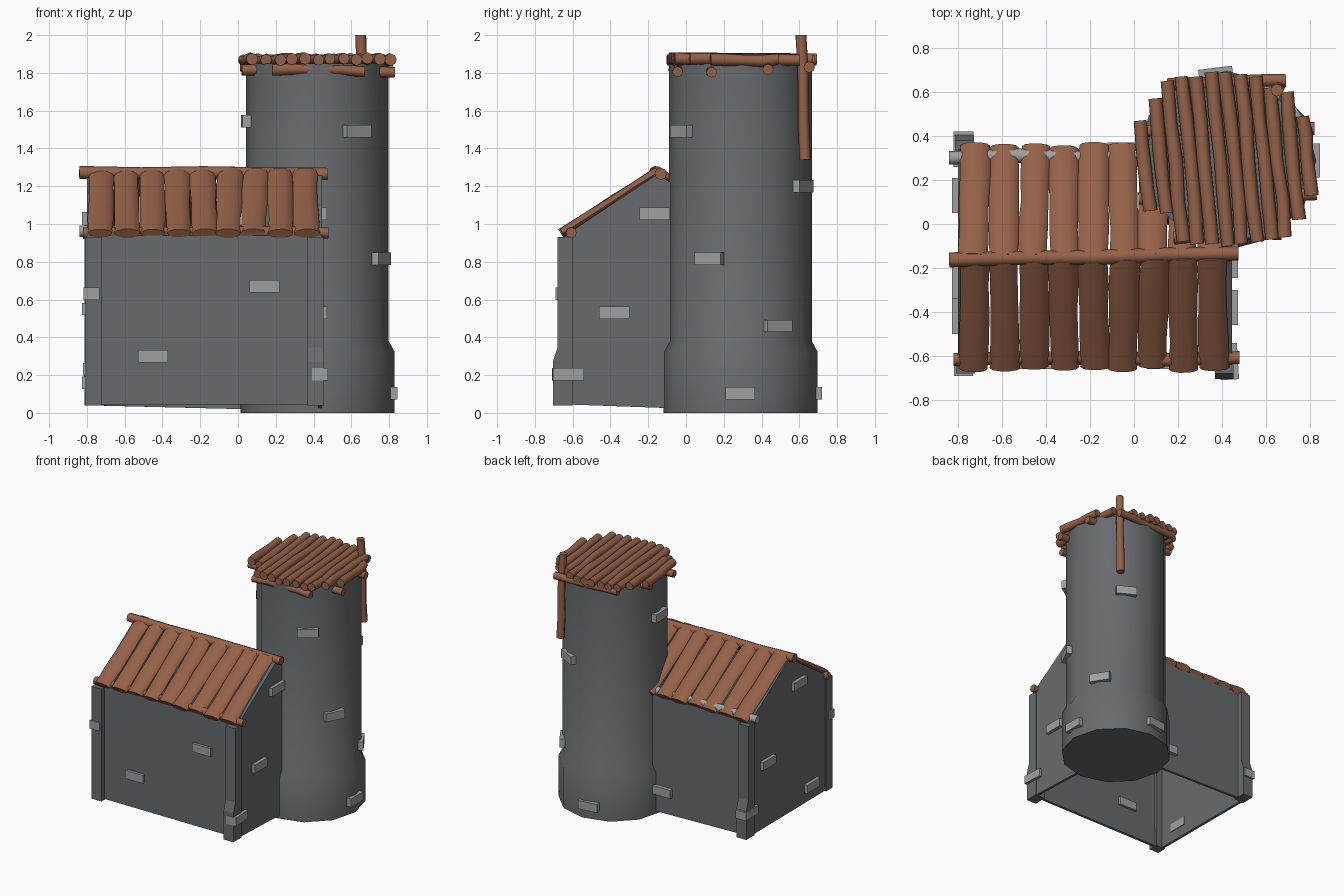
import bpy, bmesh, math, random
from mathutils import Vector, Matrix

random.seed(4)
if "Cube" in bpy.data.objects:
    bpy.data.objects.remove(bpy.data.objects["Cube"], do_unlink=True)


def material(name, rgb):
    m = bpy.data.materials.new(name)
    m.use_nodes = True
    m.diffuse_color = (*rgb, 1)
    bsdf = next(n for n in m.node_tree.nodes if n.type == 'BSDF_PRINCIPLED')
    bsdf.inputs["Base Color"].default_value = (*rgb, 1)
    bsdf.inputs["Roughness"].default_value = 0.9
    return m


STONE = material("dark grey stone", (0.135, 0.148, 0.155))
BRICK = material("light grey brick", (0.35, 0.35, 0.35))
WOOD = material("brown wood", (0.30, 0.12, 0.065))


def finish(bm, name, mat, smooth=None):
    bmesh.ops.recalc_face_normals(bm, faces=bm.faces[:])
    mesh = bpy.data.meshes.new(name)
    bm.to_mesh(mesh)
    bm.free()
    ob = bpy.data.objects.new(name, mesh)
    bpy.context.collection.objects.link(ob)
    mesh.materials.append(mat)
    if smooth:
        bpy.ops.object.select_all(action='DESELECT')
        ob.select_set(True)
        bpy.context.view_layer.objects.active = ob
        bpy.ops.object.shade_smooth_by_angle(angle=math.radians(smooth))
    return ob


def loft(bm, rings):
    """Skin a list of point rings and cap both ends."""
    rows = [[bm.verts.new(p) for p in ring] for ring in rings]
    n = len(rows[0])
    for a, b in zip(rows, rows[1:]):
        for i in range(n):
            j = (i + 1) % n
            bm.faces.new((a[i], a[j], b[j], b[i]))
    bm.faces.new(rows[0])
    bm.faces.new(rows[-1])


def log(name, start, end, r, flat=1.0, mat=WOOD, wobble=0.006, sides=8):
    """Slightly crooked round timber; flat squashes it across its slope."""
    start, end = Vector(start), Vector(end)
    axis = (end - start).normalized()
    ref = Vector((1, 0, 0)) if abs(axis.x) < 0.7 else Vector((0, 1, 0))
    v = axis.cross(ref).normalized()
    u = v.cross(axis)
    rings = []
    for k in range(5):
        c = start.lerp(end, k / 4)
        c += u * random.uniform(-wobble, wobble) + v * random.uniform(-wobble, wobble) * flat
        rr = r * random.uniform(0.93, 1.05)
        rings.append([c + u * rr * math.cos(t) + v * rr * flat * math.sin(t)
                      for t in (math.tau * i / sides for i in range(sides))])
    bm = bmesh.new()
    loft(bm, rings)
    return finish(bm, name, mat, 50)


def brick(name, centre, size, turn=0.0, tilt=0.0):
    bm = bmesh.new()
    bmesh.ops.create_cube(bm, size=1, matrix=Matrix.Translation(centre)
                          @ Matrix.Rotation(turn, 4, 'Z') @ Matrix.Rotation(tilt, 4, 'X')
                          @ Matrix.Diagonal((*size, 1)))
    return finish(bm, name, BRICK)


# House walls: open underneath, gable ends left and right
X0, X1, Y0, Y1 = -0.80, 0.445, -0.64, 0.34
EAVE, RIDGE_Y, RIDGE_Z = 0.94, -0.15, 1.265
bm = bmesh.new()
sides = []
for x, back_z in ((X0, 0.04), (X1, 0.01)):
    outline = [(Y0, 0.045), (Y0, EAVE), (RIDGE_Y, RIDGE_Z), (Y1, EAVE), (Y1, back_z)]
    sides.append([bm.verts.new((x, y, z)) for y, z in outline])
    bm.faces.new(sides[-1])
a, b = sides
bm.faces.new((a[0], b[0], b[1], a[1]))
bm.faces.new((a[3], b[3], b[4], a[4]))
walls = finish(bm, "house_walls", STONE)
thick = walls.modifiers.new("thickness", 'SOLIDIFY')
thick.thickness = 0.03
thick.offset = -1


# Corner posts, some with a stepped foot
def corner_post(name, x, y, out, foot):
    bm = bmesh.new()
    steps = [(0.04, foot), (0.27, foot), (0.345, 0), (EAVE - 0.01, 0)]
    rings = []
    for z, extra in steps:
        o = y + out * (0.04 + extra)
        i = y - out * 0.04
        rings.append([(x - 0.043, i, z), (x + 0.043, i, z), (x + 0.043, o, z), (x - 0.043, o, z)])
    loft(bm, rings)
    finish(bm, name, STONE)


corner_post("front_left_post", 0.41, Y0, -1, 0.025)
corner_post("front_right_post", -0.765, Y0, -1, 0.0)
corner_post("back_right_post", -0.77, Y1, 1, 0.025)

# Tower: wide foot, sloped shoulder, straight shaft
TX, TY = 0.42, 0.288
bm = bmesh.new()
loft(bm, [[(TX + r * math.cos(math.tau * i / 12), TY + r * math.sin(math.tau * i / 12), z)
           for i in range(12)]
          for z, r in ((0, 0.408), (0.325, 0.408), (0.38, 0.378), (1.85, 0.378))])
finish(bm, "tower", STONE, 32)

# House roof: nine flattened logs on each slope
for i in range(9):
    x = -0.725 + 0.1355 * i
    for part, eave_y in (("front", -0.65), ("back", 0.35)):
        dx = random.uniform(-0.008, 0.008)
        log(part + "_roof_log", (x + dx, eave_y + random.uniform(-0.012, 0.012), 0.95),
            (x - dx, RIDGE_Y, 1.275), 0.067, 0.42, wobble=0.003, sides=10)
log("ridge_beam", (-0.84, -0.162, 1.272), (0.475, -0.138, 1.268), 0.033)
log("front_eave_beam", (-0.82, -0.61, 0.955), (0.48, -0.612, 0.952), 0.03)
log("back_eave_beam", (-0.84, 0.305, 0.965), (0.40, 0.305, 0.965), 0.032, mat=BRICK)

# Tower roof: parallel logs following the round outline, on four cross beams
far = [0.47, 0.57, 0.65, 0.67, 0.67, 0.69, 0.69, 0.68, 0.67, 0.62, 0.60, 0.49]
near = [0.06, 0.05, -0.08, -0.09, -0.09, -0.10, -0.09, -0.08, -0.07, -0.06, 0.02, 0.13]
for i, (f, n) in enumerate(zip(far, near)):
    x = TX + 0.067 * (i - 5.5)
    lean = 0.05 * (f - n)
    log("tower_roof_log", (x - lean, f, 1.868), (x + lean, n, 1.872), 0.031)
for y, xa, xb, z in ((-0.05, 0.18, 0.67, 1.815), (0.125, 0.02, 0.83, 1.81),
                     (0.43, 0.01, 0.82, 1.825), (0.645, 0.15, 0.69, 1.835)):
    log("tower_cross_beam", (xa, y - 0.01, z + 0.005), (xb, y + 0.01, z - 0.005), 0.029)
log("upright_pole", (0.66, 0.625, 1.34), (0.655, 0.612, 2.0), 0.03)

# Bricks on the front and back walls
W, H, D = 0.16, 0.066, 0.06
for x, y, z in ((0.14, Y0 + 0.01, 0.67), (-0.45, Y0 + 0.01, 0.30), (-0.04, Y1, 0.20)):
    brick("wall_brick", (x, y, z), (W, D, H))

# Bricks on the gable ends
for x, y, z in ((X1, -0.38, 0.53), (X1, -0.165, 1.055),
                (X0, -0.26, 1.03), (X0, 0.13, 0.55), (X0, -0.42, 0.16)):
    brick("gable_brick", (x, y, z), (D * 0.9, W, H))

# Bricks on the corner posts
brick("post_brick", (0.43, -0.625, 0.205), (0.085, 0.165, H), 0.06)
brick("post_brick", (-0.775, -0.665, 0.63), (0.085, 0.05, H))
brick("post_brick", (-0.775, 0.34, 0.23), (0.09, 0.16, H))

# Bricks around the tower: angle, height, distance from its axis
for deg, z, r in ((-56, 1.49, 0.367), (-26, 0.815, 0.367), (0, 0.105, 0.395), (32, 0.46, 0.367),
                  (62, 1.20, 0.367), (97, 0.105, 0.395), (183, 1.545, 0.37)):
    t = math.radians(deg)
    brick("tower_brick", (TX + r * math.cos(t), TY + r * math.sin(t), z),
          (W * 0.97, D, H), t + math.pi / 2)
